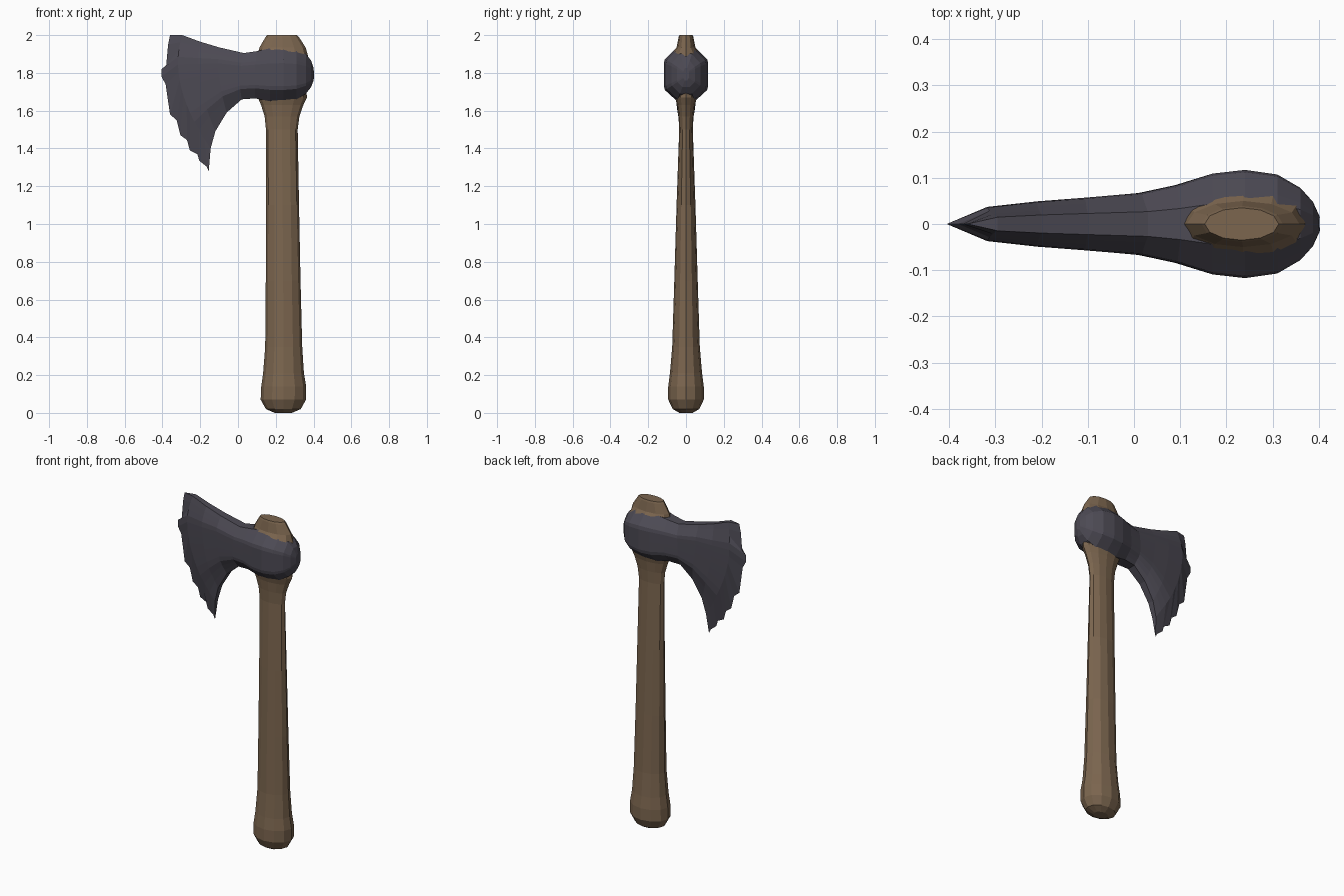
import bpy, bmesh
from math import cos, sin, pi


def material(name, rgb):
    m = bpy.data.materials.new(name)
    m.diffuse_color = (*rgb, 1)
    return m


def loft(name, rings, mat):
    """Skin a list of equal-length point rings and cap both ends."""
    bm = bmesh.new()
    vs = [[bm.verts.new(p) for p in ring] for ring in rings]
    n = len(vs[0])
    for a, b in zip(vs, vs[1:]):
        for i in range(n):
            j = (i + 1) % n
            bm.faces.new((a[i], a[j], b[j], b[i]))
    bm.faces.new(vs[0])
    bm.faces.new(vs[-1])
    bmesh.ops.remove_doubles(bm, verts=bm.verts, dist=0.0005)
    bmesh.ops.recalc_face_normals(bm, faces=bm.faces)
    me = bpy.data.meshes.new(name)
    bm.to_mesh(me)
    bm.free()
    me.materials.append(mat)
    ob = bpy.data.objects.new(name, me)
    bpy.context.collection.objects.link(ob)
    return ob


wood = material("wood", (0.20, 0.132, 0.078))
iron = material("iron", (0.073, 0.068, 0.088))

# Handle: z, centre x, half width, half depth
SIDES = 12
handle = [
    (0.0, 0.24, 0.045, 0.035), (0.02, 0.24, 0.092, 0.07), (0.07, 0.24, 0.12, 0.094),
    (0.14, 0.242, 0.119, 0.094), (0.21, 0.241, 0.108, 0.085), (0.35, 0.242, 0.098, 0.073),
    (0.7, 0.239, 0.092, 0.062), (1.1, 0.236, 0.087, 0.05), (1.5, 0.232, 0.084, 0.036),
    (1.57, 0.233, 0.092, 0.04), (1.63, 0.234, 0.112, 0.047), (1.67, 0.235, 0.13, 0.058),
    (1.78, 0.236, 0.12, 0.07), (1.89, 0.236, 0.135, 0.085), (1.935, 0.236, 0.122, 0.05),
    (1.99, 0.234, 0.088, 0.039), (2.0, 0.233, 0.08, 0.035),
]
angles = [2 * pi * i / SIDES for i in range(SIDES)]
loft("handle", [[(cx + rx * cos(a), ry * sin(a), z) for a in angles]
                for z, cx, rx, ry in handle], wood)

# Chipped cutting edge, from the lower beard tip to the upper corner (x, z)
edge = [
    (-0.155, 1.28), (-0.167, 1.305), (-0.205, 1.335), (-0.215, 1.37), (-0.255, 1.39),
    (-0.27, 1.445), (-0.305, 1.47), (-0.325, 1.55), (-0.36, 1.58), (-0.383, 1.74),
    (-0.405, 1.78), (-0.405, 1.82), (-0.38, 1.84), (-0.37, 1.95), (-0.36, 2.0),
]
# Head sections: bottom (x, z), middle (x, z), top (x, z), half thickness
sections = [
    ((-0.145, 1.40), (-0.30, 1.72), (-0.295, 2.0), 0.037),
    ((-0.12, 1.49), (-0.20, 1.75), (-0.20, 1.965), 0.049),
    ((-0.06, 1.59), (-0.10, 1.78), (-0.10, 1.935), 0.057),
    ((0.02, 1.66), (0.01, 1.785), (0.03, 1.905), 0.067),
    ((0.09, 1.665), (0.09, 1.79), (0.10, 1.915), 0.084),
    ((0.17, 1.65), (0.17, 1.79), (0.17, 1.93), 0.109),
    ((0.24, 1.65), (0.24, 1.79), (0.24, 1.935), 0.117),
    ((0.31, 1.66), (0.31, 1.79), (0.31, 1.925), 0.107),
    ((0.36, 1.69), (0.36, 1.79), (0.36, 1.90), 0.078),
    ((0.387, 1.725), (0.387, 1.79), (0.387, 1.865), 0.048),
    ((0.40, 1.76), (0.402, 1.79), (0.40, 1.825), 0.015),
]


def section_ring(b, m, t, half):
    front = []
    for i in range(len(edge)):
        u = i / (len(edge) - 1)
        wb, wm, wt = (2 * u - 1) * (u - 1), 4 * u * (1 - u), u * (2 * u - 1)
        x, z = (wb * b[k] + wm * m[k] + wt * t[k] for k in (0, 1))
        y = half * min(1, 0.4 + 1.3 * (1 - abs(2 * u - 1)))
        front.append((x, -y, z))
    return front + [(x, -y, z) for x, y, z in reversed(front)]


edge_ring = [(x, 0, z) for x, z in edge]
rings = [edge_ring + edge_ring[::-1]] + [section_ring(*s) for s in sections]

# The edge ring is a closed seam, so its flat cap is dropped after merging
head = loft("axe_head", rings, iron)
bm = bmesh.new()
bm.from_mesh(head.data)
seam = [f for f in bm.faces if all(abs(v.co.y) < 1e-5 for v in f.verts)]
bmesh.ops.delete(bm, geom=seam, context='FACES_ONLY')
bmesh.ops.recalc_face_normals(bm, faces=bm.faces)
bm.to_mesh(head.data)
bm.free()
